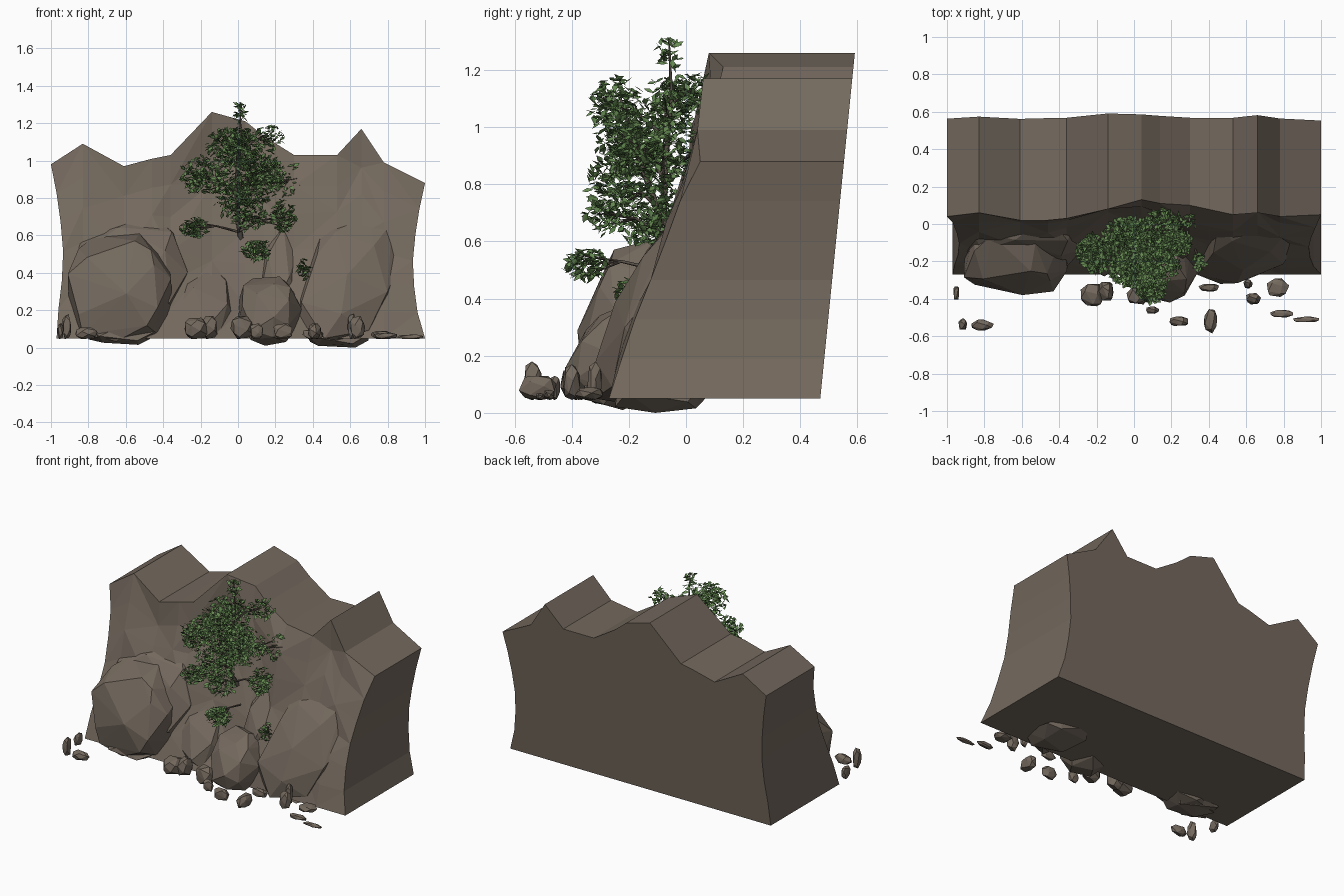
import bpy, bmesh, math, random
from mathutils import Vector, Euler

if "Cube" in bpy.data.objects:
    bpy.data.objects.remove(bpy.data.objects["Cube"])

random.seed(7)


def material(name, rgb):
    m = bpy.data.materials.new(name)
    m.diffuse_color = (*rgb, 1)
    m.use_nodes = True
    m.node_tree.nodes["Principled BSDF"].inputs["Base Color"].default_value = m.diffuse_color
    return m


ROCK = material("brown rock", (0.175, 0.142, 0.112))
BARK = material("dark bark", (0.105, 0.085, 0.068))
LEAF = material("leaf green", (0.135, 0.255, 0.085))
LEAF_DARK = material("deep leaf green", (0.1, 0.2, 0.065))


def finish(bm, name, *mats):
    me = bpy.data.meshes.new(name)
    bm.to_mesh(me)
    bm.free()
    ob = bpy.data.objects.new(name, me)
    bpy.context.collection.objects.link(ob)
    for m in mats:
        me.materials.append(m)
    return ob


def lerp_table(table, v):
    for (a, p), (b, q) in zip(table, table[1:]):
        if v <= b:
            return p + (q - p) * (v - a) / (b - a)
    return table[-1][1]


# Cliff: ridge points (x, top z, front y at the top)
RIDGE = [(-1, .98, .04), (-.83, 1.09, .06), (-.61, .97, .02), (-.46, 1.01, .02),
         (-.36, 1.03, .03), (-.14, 1.26, .08), (.04, 1.21, .13), (.14, 1.13, .11),
         (.3, 1.03, .10), (.53, 1.03, .05), (.66, 1.17, .06), (.78, .99, .04), (1, .88, .05)]
SLOPE = [(.05, -.27), (.3, -.19), (.55, -.09), (.88, .03), (1.3, .08)]
WAIST = [(0, .99), (.25, .945), (.5, .935), (.75, .955), (1, 1)]
ROWS = 6


def build_cliff():
    bm = bmesh.new()
    front, back = [], []
    for i, (x, top, ytop) in enumerate(RIDGE):
        f, b = [], []
        edge = i in (0, len(RIDGE) - 1)
        for j in range(ROWS + 1):
            t = j / ROWS
            z = .05 + (top - .05) * t
            px = x * (lerp_table(WAIST, t) if edge else 1)
            if x == 1 and j == 0:
                px = 1
            elif x == -1 and j == 0:
                px = -.97
            y = lerp_table(SLOPE, z)
            if 0 < j < ROWS:
                # hollow behind the tree, rough elsewhere
                y += .07 * math.exp(-(x / .22) ** 2) * math.sin(math.pi * t)
                if not edge:
                    y += random.uniform(-.025, .025)
                    z += random.uniform(-.03, .03)
            elif j == ROWS:
                y = ytop
            f.append(bm.verts.new((px, y, z)))
            b.append(bm.verts.new((px, .47 + .1 * (z - .05), z)))
        front.append(f)
        back.append(b)
    for i in range(len(RIDGE) - 1):
        f, g, b, c = front[i], front[i + 1], back[i], back[i + 1]
        for j in range(ROWS):
            if (i + j) % 2:
                bm.faces.new((f[j], g[j], g[j + 1]))
                bm.faces.new((f[j], g[j + 1], f[j + 1]))
            else:
                bm.faces.new((f[j], g[j], f[j + 1]))
                bm.faces.new((g[j], g[j + 1], f[j + 1]))
            bm.faces.new((c[j], b[j], b[j + 1], c[j + 1]))
        bm.faces.new((f[-1], g[-1], c[-1], b[-1]))
        bm.faces.new((f[0], b[0], c[0], g[0]))
    for f, b in ((front[0], back[0]), (front[-1], back[-1])):
        for j in range(ROWS):
            bm.faces.new((f[j], f[j + 1], b[j + 1], b[j]))
    bmesh.ops.recalc_face_normals(bm, faces=bm.faces)
    finish(bm, "cliff", ROCK)


# Faceted rock: hull of spread points fitted to a box, with optional shear
def rock(name, lo, hi, n=34, xz=0, yz=0, zx=0, power=.8):
    bm = bmesh.new()
    pts = []
    for k in range(n):
        h = 1 - 2 * (k + .5) / n
        a = k * 2.39996 + random.uniform(-.3, .3)
        r = math.sqrt(1 - h * h)
        p = [math.copysign(abs(c) ** power, c) * random.uniform(.92, 1.05)
             for c in (r * math.cos(a), r * math.sin(a), h)]
        pts.append(Vector((p[0] + xz * p[2], p[1] + yz * p[2], p[2] + zx * p[0])))
    mn = [min(p[i] for p in pts) for i in range(3)]
    mx = [max(p[i] for p in pts) for i in range(3)]
    for p in pts:
        bm.verts.new([lo[i] + (hi[i] - lo[i]) * (p[i] - mn[i]) / (mx[i] - mn[i])
                      for i in range(3)])
    res = bmesh.ops.convex_hull(bm, input=bm.verts)
    bmesh.ops.delete(bm, geom=list({v for v in res["geom_interior"]
                                    if isinstance(v, bmesh.types.BMVert)}), context='VERTS')
    bmesh.ops.recalc_face_normals(bm, faces=bm.faces)
    finish(bm, name, ROCK)


build_cliff()
rock("left_boulder", (-.91, -.38, .015), (-.35, .02, .61), 30, yz=.25, power=.75)
rock("left_ledge", (-.92, -.26, .06), (-.27, .14, .72), 26, yz=.6, zx=.15, power=.7)
rock("right_boulder", (.32, -.32, .03), (.88, .22, .8), 30, xz=.35, yz=1)
rock("centre_boulder", (0, -.42, .01), (.34, -.06, .38), 28, yz=.25)
rock("low_left_rock", (-.36, -.28, .06), (-.02, .1, .45), 20, yz=.9)
rock("middle_rock", (.1, -.21, .2), (.34, .18, .7), 18, yz=.9)
# Undersides that sink below the cliff foot
rock("left_boulder_foot", (-.8, -.34, .015), (-.45, -.1, .12), 14)
rock("right_boulder_foot", (.36, -.25, 0), (.7, .08, .11), 14)

# Loose stones along the foot: x, y, width, depth, top z
STONES = [(-.95, -.37, .03, .07, .13), (-.915, -.535, .045, .06, .18), (-.81, -.54, .12, .06, .11),
          (-.22, -.38, .13, .12, .16), (-.15, -.36, .08, .1, .17), (.02, -.38, .12, .1, .17),
          (.1, -.46, .07, .04, .13), (.24, -.52, .1, .05, .13), (.41, -.52, .07, .13, .13),
          (.4, -.34, .11, .04, .1), (.61, -.32, .05, .05, .18), (.64, -.4, .08, .06, .17),
          (.77, -.34, .12, .1, .09), (.79, -.48, .12, .04, .08), (.92, -.51, .14, .03, .07)]
for k, (x, y, w, d, top) in enumerate(STONES):
    rock(f"stone_{k + 1}", (x - w / 2, y - d / 2, .045), (x + w / 2, y + d / 2, top), 18)

# Leaf clumps: centre, radii, leaf count
CLUMPS = [((-.18, -.16, .92), (.13, .11, .11), 260), ((0, -.24, 1.07), (.13, .1, .11), 240),
          ((-.03, -.05, 1.08), (.14, .1, .11), 260), ((.12, -.2, .95), (.14, .12, .12), 270),
          ((0, -.23, .8), (.14, .12, .12), 270), ((.08, -.08, .9), (.17, .12, .14), 290),
          ((.24, -.1, .7), (.07, .09, .09), 140), ((-.23, -.14, .64), (.08, .09, .055), 120),
          ((.06, -.27, .7), (.1, .09, .08), 110), ((.1, -.35, .52), (.085, .08, .06), 140),
          ((.35, -.2, .42), (.04, .05, .06), 40), ((.16, .02, 1.13), (.09, .07, .07), 80),
          ((.27, .02, .9), (.07, .08, .1), 50), ((.01, -.06, 1.26), (.045, .045, .06), 32)]


def build_leaves():
    bm = bmesh.new()
    for c, rad, count in CLUMPS:
        for _ in range(int(count * 1.1)):
            d = Vector([random.gauss(0, 1) for _ in range(3)]).normalized() * random.random() ** .4
            p = Vector(c) + Vector([d[i] * rad[i] for i in range(3)])
            rot = Euler((random.uniform(-.9, .9), random.uniform(-.9, .9),
                         random.uniform(0, 6.28))).to_matrix()
            s = random.uniform(.017, .024)
            shape = [(-s, 0, 0), (-.1 * s, -.5 * s, .1 * s), (s, 0, 0), (-.1 * s, .5 * s, .1 * s)]
            v = [bm.verts.new(p + rot @ Vector(q)) for q in shape]
            mat = int(random.random() < .4)
            for tri in ((0, 1, 2), (0, 2, 3)):
                bm.faces.new([v[i] for i in tri]).material_index = mat
    finish(bm, "leaves", LEAF, LEAF_DARK)


# Trunk and branches as one tapered tube object
def build_branches():
    cu = bpy.data.curves.new("trunk_and_branches", 'CURVE')
    cu.dimensions = '3D'
    cu.bevel_depth = 1
    cu.bevel_resolution = 0
    cu.use_fill_caps = True

    def tube(points, r0, r1):
        sp = cu.splines.new('POLY')
        sp.points.add(len(points) - 1)
        for k, p in enumerate(points):
            sp.points[k].co = (*p, 1)
            sp.points[k].radius = r0 + (r1 - r0) * k / (len(points) - 1)

    tube([(.02, 0, .55), (.0, -.08, .68), (.0, -.07, .9), (.015, -.05, 1.1), (.01, -.06, 1.31)], .016, .003)
    tube([(.0, -.08, .66), (-.01, -.15, .85), (0, -.23, 1.1)], .014, .005)
    for c, rad, count in CLUMPS[:-1]:
        c = Vector(c)
        base = Vector((0, -.08, min(max(c.z - .1, .62), 1.05)))
        if c.z < .6:
            base = Vector((c.x * .9, -.1, c.z - .02))
        mid = base.lerp(c, .5) + Vector((0, 0, .02))
        tube([base, mid, c], .007, .003)
        for _ in range(3):
            end = c + Vector([random.uniform(-.7, .7) * q for q in rad])
            tube([mid, mid.lerp(end, .6), end], .004, .0015)
    cu.materials.append(BARK)
    ob = bpy.data.objects.new("trunk_and_branches", cu)
    bpy.context.collection.objects.link(ob)


build_leaves()
build_branches()
